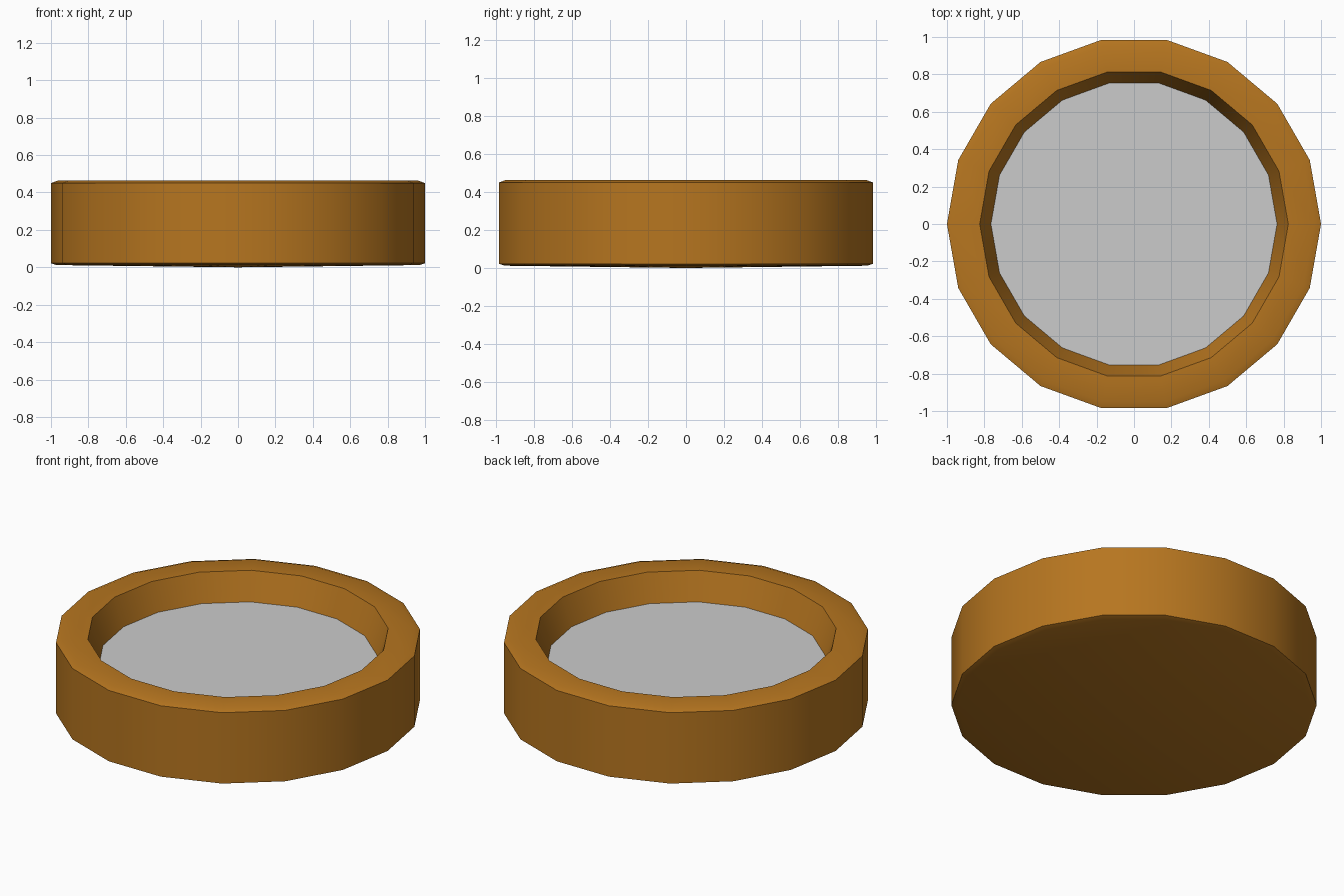
import bpy, bmesh, math

if "Cube" in bpy.data.objects:
    bpy.data.objects.remove(bpy.data.objects["Cube"])

SIDES = 18


def material(name, rgb):
    m = bpy.data.materials.new(name)
    m.diffuse_color = (*rgb, 1)
    m.use_nodes = True
    m.node_tree.nodes["Principled BSDF"].inputs["Base Color"].default_value = m.diffuse_color
    return m


def ring(bm, r, z):
    return [bm.verts.new((r * math.cos(2 * math.pi * i / SIDES),
                          r * math.sin(2 * math.pi * i / SIDES), z)) for i in range(SIDES)]


def finish(bm, name, mat=None, angle=50):
    mesh = bpy.data.meshes.new(name)
    bm.to_mesh(mesh)
    bm.free()
    ob = bpy.data.objects.new(name, mesh)
    bpy.context.collection.objects.link(ob)
    if mat:
        mesh.materials.append(mat)
    bpy.ops.object.select_all(action='DESELECT')
    ob.select_set(True)
    bpy.context.view_layer.objects.active = ob
    bpy.ops.object.shade_smooth_by_angle(angle=math.radians(angle))
    return ob


# Case: shallow conical base, bevelled outer wall, flat rim, tapered inner wall
profile = [(0.97, 0.012), (1.0, 0.022), (1.0, 0.45), (0.965, 0.463),
           (0.825, 0.463), (0.765, 0.30)]
bm = bmesh.new()
rings = [ring(bm, r, z) for r, z in profile]
for a, b in zip(rings, rings[1:]):
    for i in range(SIDES):
        j = (i + 1) % SIDES
        bm.faces.new((a[i], a[j], b[j], b[i]))
tip = bm.verts.new((0, 0, 0))
for i in range(SIDES):
    bm.faces.new((tip, rings[0][(i + 1) % SIDES], rings[0][i]))
finish(bm, "case", material("orange_brown", (0.47, 0.18, 0.014)))

# Face plate: flat grey disc inside the rim
bm = bmesh.new()
bm.faces.new(ring(bm, 0.765, 0.30))
finish(bm, "face_plate")
